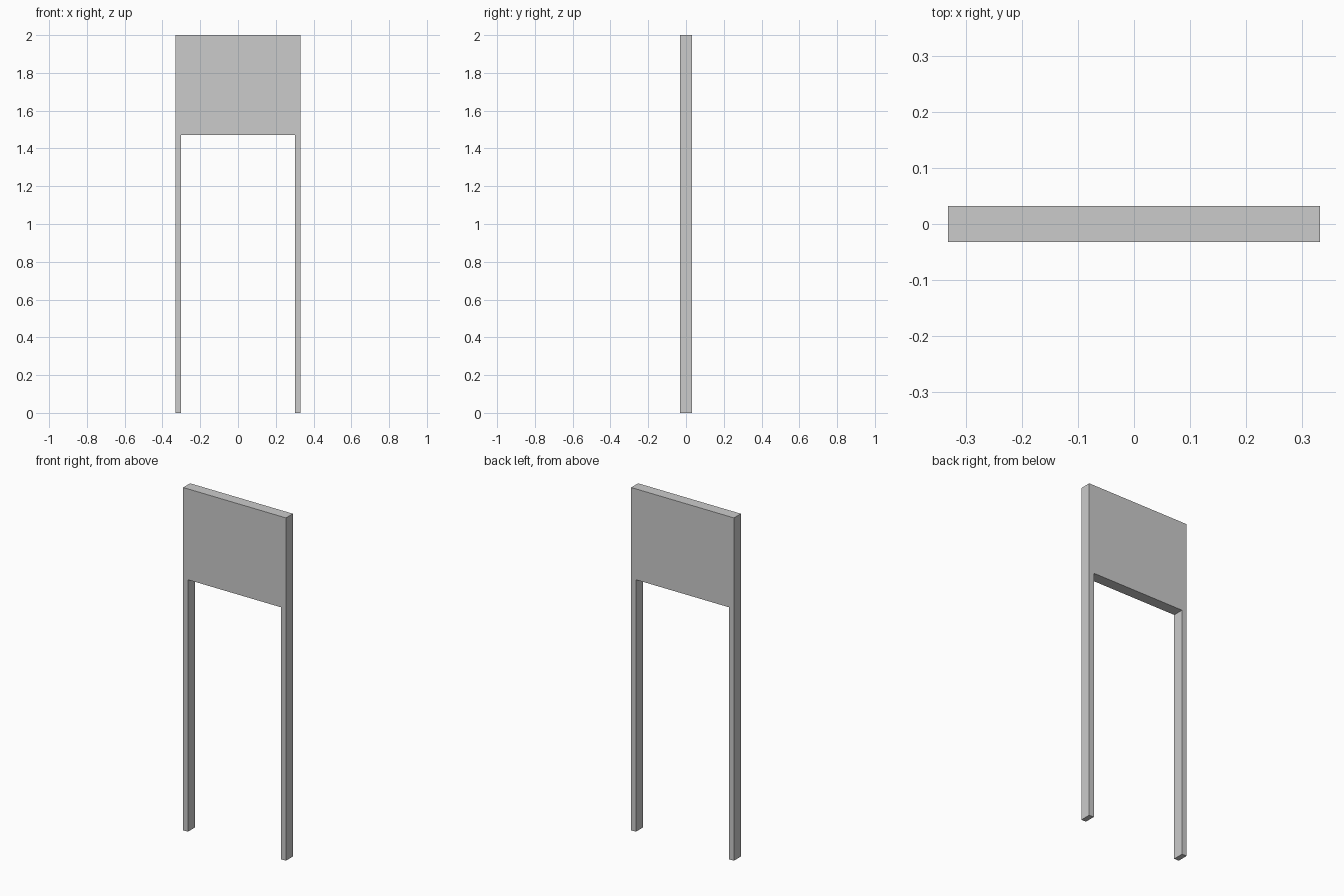
import bpy

if "Cube" in bpy.data.objects:
    bpy.data.objects.remove(bpy.data.objects["Cube"])

HALF_W = 0.332    # half width of the panel
DEPTH = 0.064     # shared thickness
PANEL_Z = 1.47    # underside of the panel
TOP_Z = 2.0
LEG_W = 0.031


def box(name, x0, x1, z0, z1):
    """Box centred on y = 0 spanning the given x and z ranges."""
    bpy.ops.mesh.primitive_cube_add(size=1, location=((x0 + x1) / 2, 0, (z0 + z1) / 2))
    obj = bpy.context.object
    obj.name = name
    obj.scale = (x1 - x0, DEPTH, z1 - z0)
    bpy.ops.object.transform_apply(location=False, rotation=False, scale=True)
    return obj


# Sign panel
box("panel", -HALF_W, HALF_W, PANEL_Z, TOP_Z)

# Two posts flush with the panel's outer edges
box("left_post", -HALF_W, -HALF_W + LEG_W, 0, PANEL_Z)
box("right_post", HALF_W - LEG_W, HALF_W, 0, PANEL_Z)
